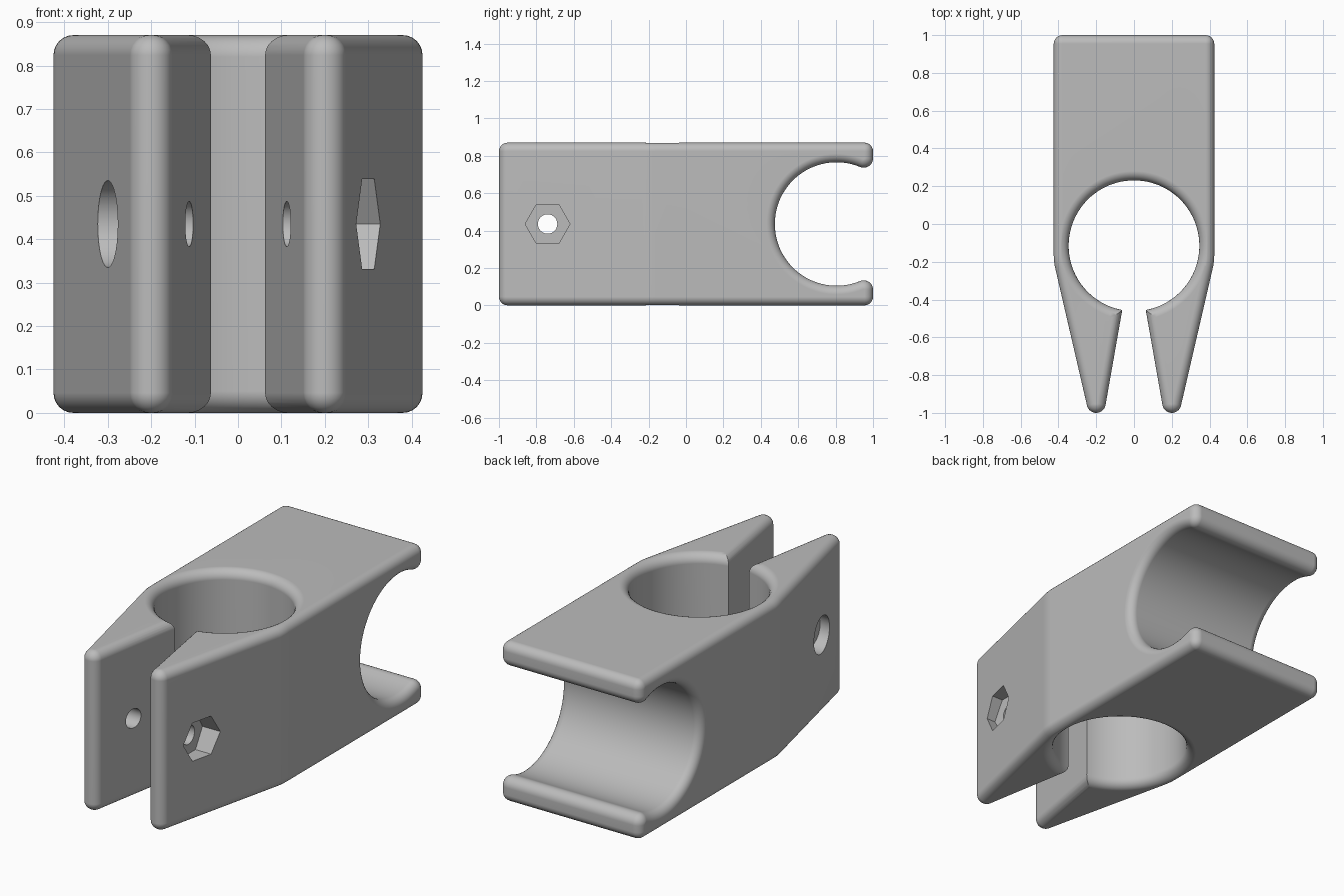
import bpy, bmesh
from math import sin, cos, pi, radians, atan2, sqrt
from mathutils import Vector, Matrix

cube = bpy.data.objects.get("Cube")
if cube:
    bpy.data.objects.remove(cube)

HEIGHT, HALF_W, FILLET = 0.87, 0.425, 0.046
MID_Z = HEIGHT / 2

grey = bpy.data.materials.new("plain_grey")
grey.use_nodes = True
colour = (0.5, 0.5, 0.5, 1)
grey.diffuse_color = colour
grey.node_tree.nodes["Principled BSDF"].inputs["Base Color"].default_value = colour


def arc(cx, cy, r, start, end, n):
    """Points on an arc, angles in radians."""
    angles = [start + (end - start) * i / n for i in range(n + 1)]
    return [(cx + r * cos(a), cy + r * sin(a)) for a in angles]


def rounded_prism(points, direction, rounds):
    """Extrude a closed profile and fillet the edges chosen by the rule."""
    bm = bmesh.new()
    face = bm.faces.new([bm.verts.new(p) for p in points])
    ext = bmesh.ops.extrude_face_region(bm, geom=[face])
    moved = [v for v in ext["geom"] if isinstance(v, bmesh.types.BMVert)]
    bmesh.ops.translate(bm, verts=moved, vec=direction)
    bmesh.ops.recalc_face_normals(bm, faces=bm.faces)
    edges = [e for e in bm.edges if rounds(e.verts[0].co, e.verts[1].co)]
    bmesh.ops.bevel(bm, geom=edges, offset=FILLET, segments=6, profile=0.5,
                    affect='EDGES', clamp_overlap=False)
    # open the end where the two halves meet
    ends = [f for f in bm.faces if all(abs(v.co.y) < 1e-5 for v in f.verts)]
    bmesh.ops.delete(bm, geom=ends, context='FACES')
    return bm


def on_joint(a, b):
    return abs(a.y) < 1e-5 and abs(b.y) < 1e-5


# Clamp jaws: tapered plan outline with a slot, extruded upward
jaw = [(HALF_W, 0)] + arc(HALF_W - 0.3, -0.165, 0.3, 0, radians(-13), 4)
jaw += arc(0.2, -0.95, 0.05, radians(-13), radians(-170), 14) + [(0.035, -0.3)]
plan = jaw + [(-x, y) for x, y in reversed(jaw)]
front = rounded_prism([(x, y, 0) for x, y in plan], (0, 0, HEIGHT),
                      lambda a, b: abs(a.z - b.z) < 1e-5 and not on_joint(a, b))

# Saddle: side outline with an open round seat and rounded lips, extruded across
SEAT_Y, SEAT_R, LIP_R = 0.805, 0.33, 0.05
dy = 1 - LIP_R - SEAT_Y
dz = sqrt((SEAT_R + LIP_R) ** 2 - dy ** 2)
ang = atan2(dz, dy)
upper = [(0, HEIGHT), (1, HEIGHT)] + arc(1 - LIP_R, MID_Z + dz, LIP_R, 0, ang - pi, 10)
seat = arc(SEAT_Y, MID_Z, SEAT_R, ang, 2 * pi - ang, 56)[1:-1]
side = upper + seat + [(y, HEIGHT - z) for y, z in reversed(upper)]


def saddle_rounds(a, b):
    if on_joint(a, b):
        return False
    across = abs(a.x - b.x) > 1e-5
    back_corner = a.y > 0.999 and abs(a.z - MID_Z) > MID_Z - 1e-4
    return back_corner if across else True


back = rounded_prism([(-HALF_W, y, z) for y, z in side], (2 * HALF_W, 0, 0), saddle_rounds)

# Weld both halves into one body
mesh = bpy.data.meshes.new("clamp_body")
back.to_mesh(mesh)
front.from_mesh(mesh)
bmesh.ops.remove_doubles(front, verts=front.verts, dist=0.0005)
bmesh.ops.recalc_face_normals(front, faces=front.faces)
front.to_mesh(mesh)
front.free()
back.free()
body = bpy.data.objects.new("clamp_body", mesh)
bpy.context.collection.objects.link(body)
mesh.materials.append(grey)


def lathe_cutter(name, profile, sides, matrix):
    """Solid of revolution from (radius, height) rings."""
    bm = bmesh.new()
    rings = [[bm.verts.new((r * cos(2 * pi * i / sides), r * sin(2 * pi * i / sides), h))
              for i in range(sides)] for r, h in profile]
    for lo, hi in zip(rings, rings[1:]):
        for i in range(sides):
            j = (i + 1) % sides
            bm.faces.new((lo[i], lo[j], hi[j], hi[i]))
    bm.faces.new(rings[0][::-1])
    bm.faces.new(rings[-1])
    bmesh.ops.transform(bm, matrix=matrix, verts=bm.verts)
    bmesh.ops.recalc_face_normals(bm, faces=bm.faces)
    me = bpy.data.meshes.new(name)
    bm.to_mesh(me)
    bm.free()
    me.materials.append(grey)
    ob = bpy.data.objects.new(name, me)
    ob.hide_render = True
    bpy.context.collection.objects.link(ob)
    return ob


# Vertical bore with flared rims
BORE_R, FLARE = 0.346, 0.05
rim = [(BORE_R + FLARE * (1 - cos(t)), HEIGHT - FLARE + FLARE * sin(t))
       for t in (pi / 2 * i / 6 for i in range(7))] + [(BORE_R + FLARE, HEIGHT + 0.1)]
bore = [(r, HEIGHT - z) for r, z in reversed(rim)] + rim

# Bolt hole, hex nut pocket on the left and round head pocket on the right
cross = Matrix.Translation(Vector((0, -0.74, MID_Z))) @ Matrix.Rotation(pi / 2, 4, 'Y')
hex_turn = cross @ Matrix.Rotation(pi / 2, 4, 'Z')
cutters = [
    lathe_cutter("bore_cutter", bore, 96, Matrix.Translation((0, -0.115, 0))),
    lathe_cutter("bolt_cutter", [(0.052, -0.6), (0.052, 0.6)], 32, cross),
    lathe_cutter("nut_cutter", [(0.12, 0.22), (0.12, 0.6)], 6, hex_turn),
    lathe_cutter("head_cutter", [(0.1, -0.6), (0.1, -0.22)], 40, cross),
]

bpy.ops.object.select_all(action='DESELECT')
body.select_set(True)
bpy.context.view_layer.objects.active = body
for cutter in cutters:
    mod = body.modifiers.new(cutter.name, 'BOOLEAN')
    mod.operation = 'DIFFERENCE'
    mod.solver = 'EXACT'
    mod.object = cutter
    bpy.ops.object.modifier_apply(modifier=mod.name)
    bpy.data.objects.remove(cutter)

# Smooth fillets, crisp pocket edges, flat large faces
bpy.ops.object.shade_smooth_by_angle(angle=radians(30))
body.modifiers.new("even_shading", 'WEIGHTED_NORMAL').keep_sharp = True
